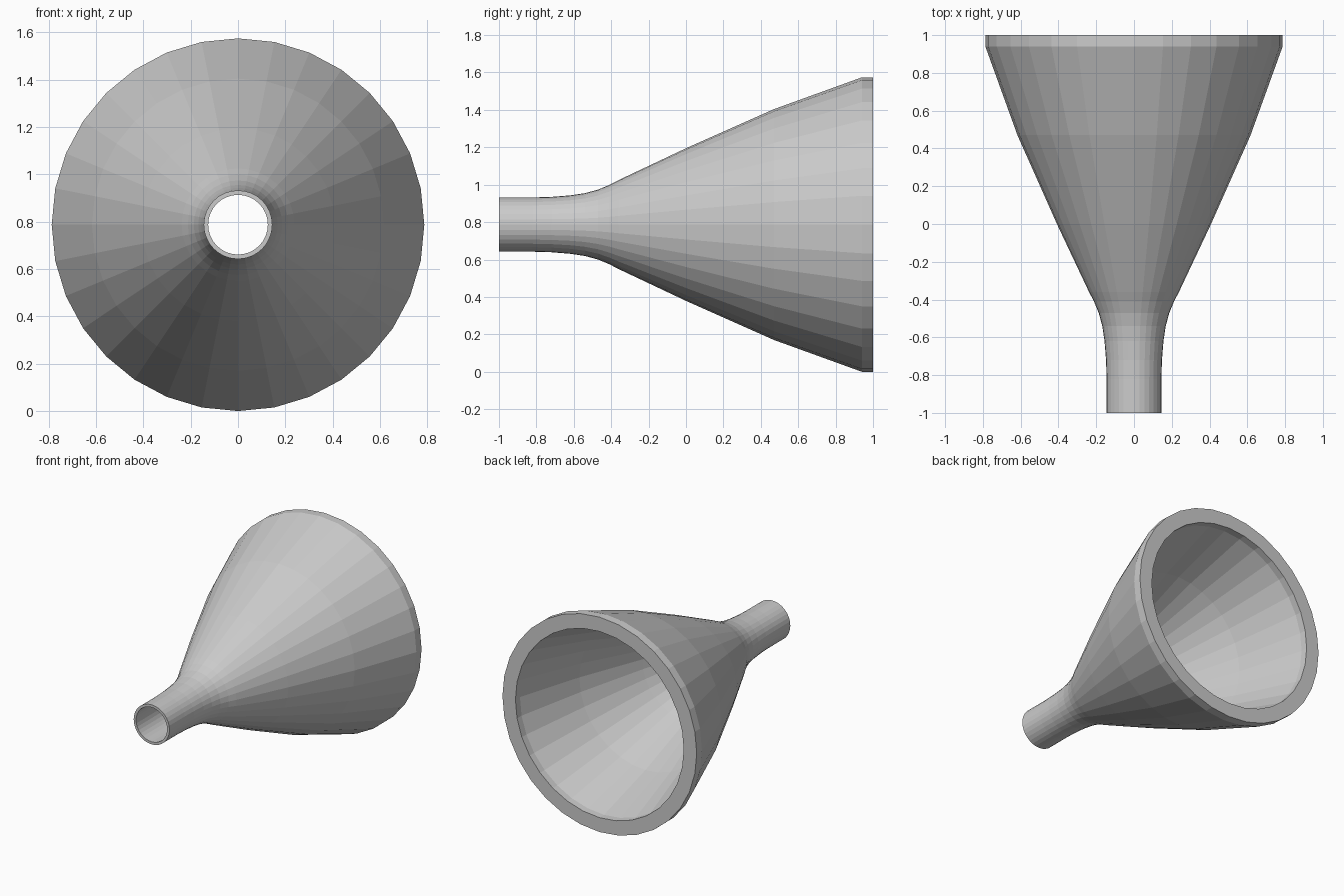
import bpy, bmesh, math

if "Cube" in bpy.data.objects:
    bpy.data.objects.remove(bpy.data.objects["Cube"])

SEGMENTS = 32
CENTRE_Z = 0.787

# Closed wall profile as (y, radius): outside from spout to rim, then inside back
outer = [(-1, .145), (-.82, .145), (-.72, .148), (-.62, .156), (-.54, .168),
         (-.47, .187), (-.41, .212), (-.36, .238), (0, .408), (.47, .617),
         (.94, .787), (1, .787)]
inner = [(1, .682), (.95, .68), (.47, .535), (0, .355), (-.36, .205),
         (-.41, .182), (-.47, .16), (-.54, .143), (-.62, .133),
         (-.72, .128), (-1, .126)]
profile = outer + inner

# Lathe the profile around the y axis
bm = bmesh.new()
rings = []
for y, r in profile:
    ring = []
    for i in range(SEGMENTS):
        a = 2 * math.pi * i / SEGMENTS
        ring.append(bm.verts.new((r * math.sin(a), y, CENTRE_Z + r * math.cos(a))))
    rings.append(ring)
for k, ring in enumerate(rings):
    following = rings[(k + 1) % len(rings)]
    for i in range(SEGMENTS):
        j = (i + 1) % SEGMENTS
        bm.faces.new((ring[i], ring[j], following[j], following[i]))
bmesh.ops.recalc_face_normals(bm, faces=bm.faces)

mesh = bpy.data.meshes.new("funnel")
bm.to_mesh(mesh)
bm.free()
bpy.context.collection.objects.link(bpy.data.objects.new("funnel", mesh))
